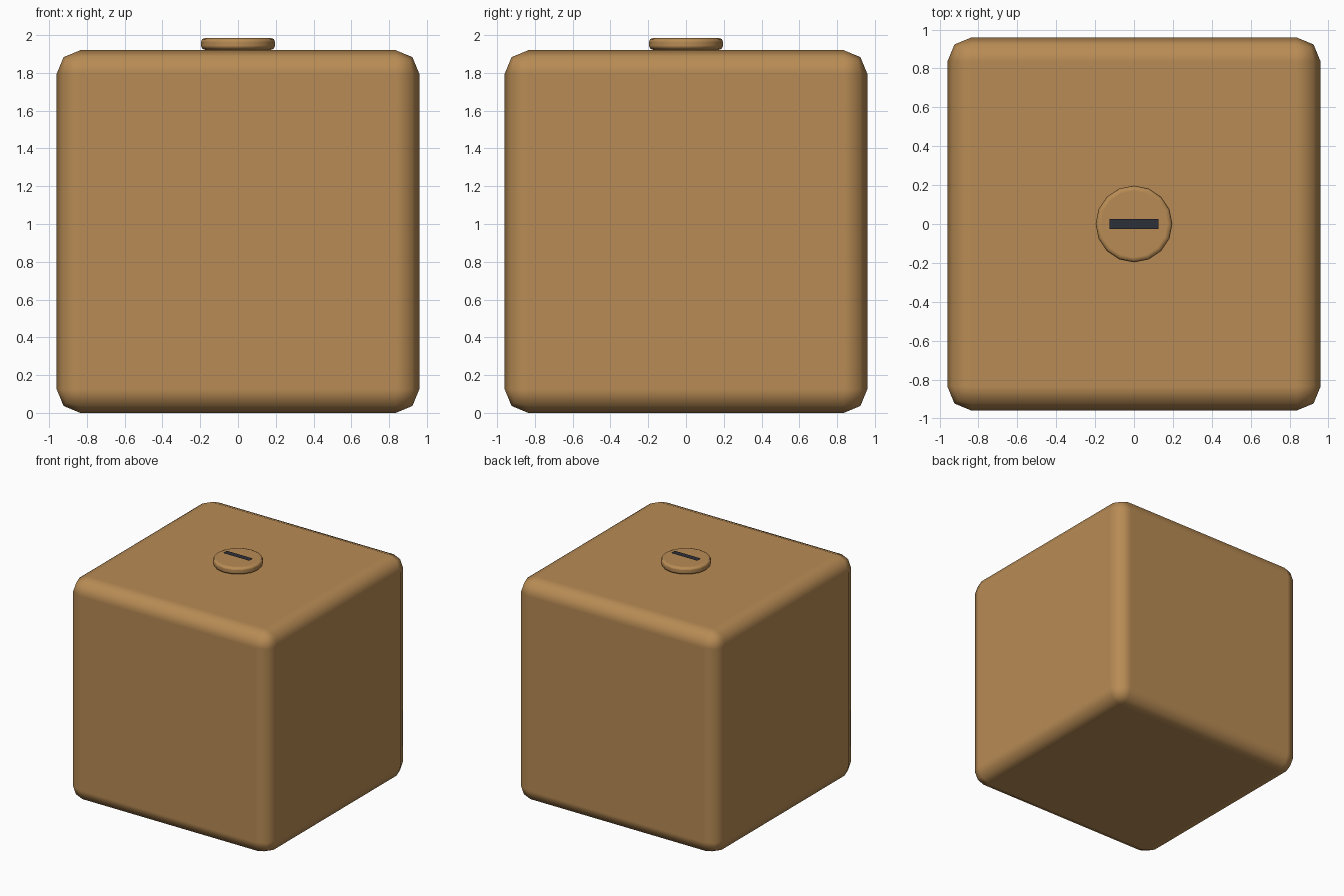
import bpy, math

if "Cube" in bpy.data.objects:
    bpy.data.objects.remove(bpy.data.objects["Cube"])


def material(name, color):
    m = bpy.data.materials.new(name)
    m.diffuse_color = (*color, 1)
    m.use_nodes = True
    m.node_tree.nodes["Principled BSDF"].inputs["Base Color"].default_value = m.diffuse_color
    return m


tan = material("tan", (0.48, 0.26, 0.09))
dark = material("dark_slate", (0.027, 0.029, 0.042))


def finish(name, mat, bevel=0.0, segments=2):
    """Name and colour the active object, then round and smooth its edges."""
    ob = bpy.context.object
    ob.name = name
    ob.data.materials.append(mat)
    if bevel:
        bpy.ops.object.shade_smooth()
        b = ob.modifiers.new("round_edges", 'BEVEL')
        b.width = bevel
        b.segments = segments
        b.limit_method = 'ANGLE'
        b.angle_limit = math.radians(40)
        b.harden_normals = True
    return ob


# Rounded cube body
bpy.ops.mesh.primitive_cube_add(size=1.92, location=(0, 0, 0.96))
finish("body", tan, 0.125)

# Round cap on the top
bpy.ops.mesh.primitive_cylinder_add(vertices=16, radius=0.197, depth=0.065,
                                    location=(0, 0, 1.9535))
finish("cap", tan, 0.025)

# Thin dark slot plate just above the cap
bpy.ops.mesh.primitive_plane_add(size=1, location=(0, 0, 2.0))
slot = finish("slot", dark)
slot.scale = (0.25, 0.05, 1)
